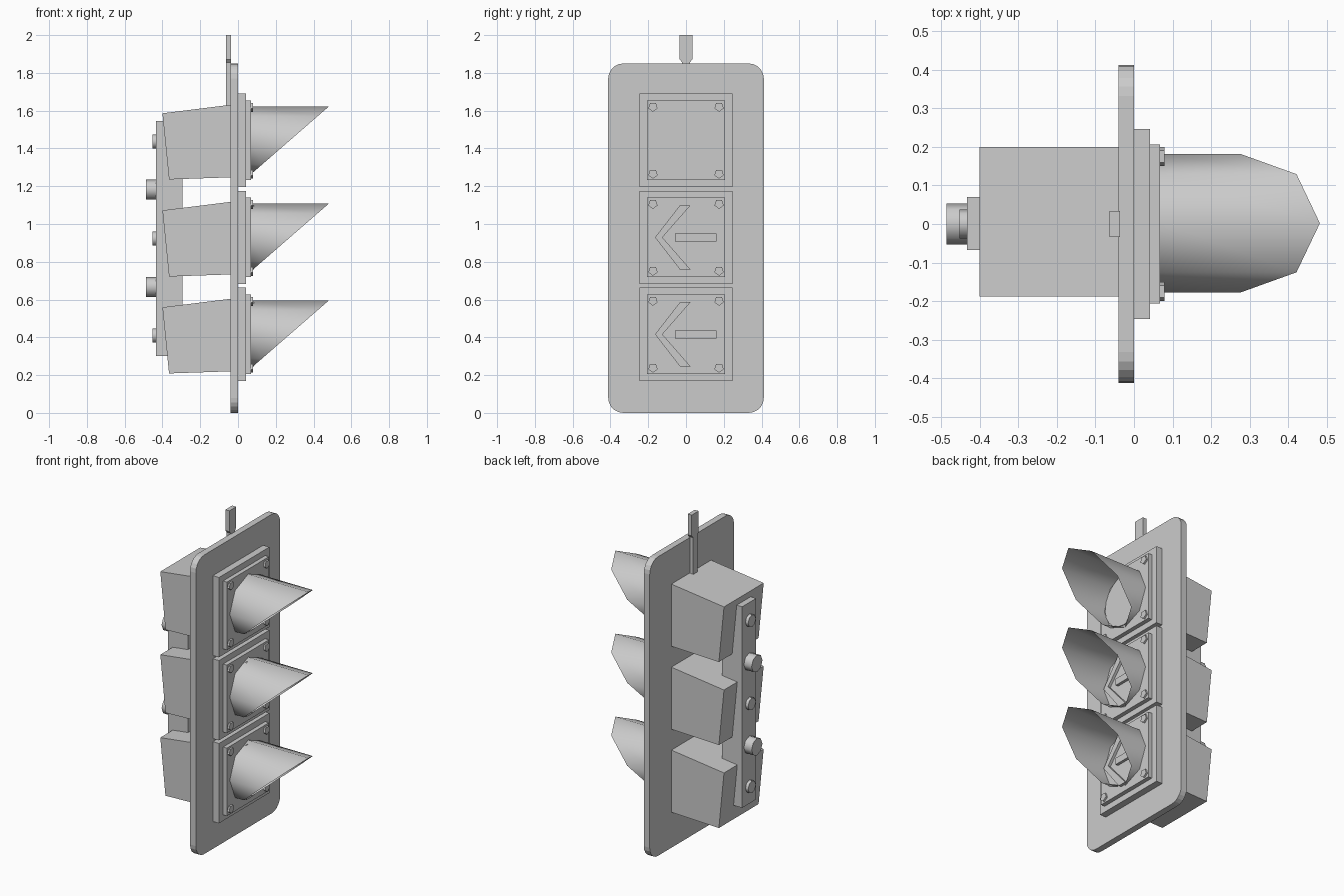
import bpy
import math

if "Cube" in bpy.data.objects:
    bpy.data.objects.remove(bpy.data.objects["Cube"], do_unlink=True)

GREY = (0.6, 0.6, 0.6, 1)
grey = bpy.data.materials.new("light_grey")
grey.use_nodes = True
grey.diffuse_color = GREY
grey.node_tree.nodes["Principled BSDF"].inputs["Base Color"].default_value = GREY


def add_mesh(name, verts, faces, smooth=None):
    mesh = bpy.data.meshes.new(name)
    mesh.from_pydata(verts, [], faces)
    mesh.materials.append(grey)
    obj = bpy.data.objects.new(name, mesh)
    bpy.context.collection.objects.link(obj)
    if smooth:
        bpy.ops.object.select_all(action="DESELECT")
        obj.select_set(True)
        bpy.context.view_layer.objects.active = obj
        bpy.ops.object.shade_smooth_by_angle(angle=math.radians(smooth))
    return obj


def prism(name, outline, low, high, axis="x", smooth=None):
    """Extrude a counter-clockwise outline: (y, z) along x, or (z, x) along y."""
    n = len(outline)
    place = (lambda a, b, t: (t, a, b)) if axis == "x" else (lambda a, b, t: (b, t, a))
    verts = [place(a, b, t) for t in (low, high) for a, b in outline]
    faces = [tuple(reversed(range(n))), tuple(range(n, 2 * n))]
    faces += [(i, (i + 1) % n, (i + 1) % n + n, i + n) for i in range(n)]
    return add_mesh(name, verts, faces, smooth)


def rect(y0, y1, z0, z1):
    return [(y0, z0), (y1, z0), (y1, z1), (y0, z1)]


def ring(y, z, r, sides, start=0.0):
    angles = [start + math.tau * i / sides for i in range(sides)]
    return [(y + r * math.cos(a), z + r * math.sin(a)) for a in angles]


# Backplate with rounded corners
HALF, TOP, R = 0.412, 1.85, 0.08
outline = []
for k, (y, z) in enumerate(rect(R - HALF, HALF - R, R, TOP - R)):
    for i in range(6):
        a = math.pi * (1 + k / 2 + i / 10)
        outline.append((y + R * math.cos(a), z + R * math.sin(a)))
prism("backplate", outline, -0.04, 0)


def hood(name, c):
    """Eight-sided open visor, cut by a slanted plane."""
    base = ring(0.002, c, 0.18, 8)
    verts = [(0.067, y, z) for y, z in base]
    verts += [(0.275 + (z - c) * 1.15, y, z) for y, z in base]
    faces = [(i, (i + 1) % 8, (i + 1) % 8 + 8, i + 8) for i in range(8)]
    add_mesh(name, verts, faces, 60)


# Three signal modules, bottom to top
for label, c in (("lower", 0.416), ("middle", 0.929), ("upper", 1.443)):
    # Tapered rear housing
    side = [(c + 0.188, -0.04), (c - 0.196, -0.04), (c - 0.207, -0.365), (c + 0.143, -0.4)]
    prism(label + "_housing", side[::-1], -0.188, 0.2, "y")
    # Outer frame and door
    prism(label + "_frame", rect(-0.246, 0.246, c - 0.247, c + 0.247), 0, 0.042)
    prism(label + "_door", rect(-0.206, 0.206, c - 0.21, c + 0.21), 0.042, 0.068)
    hood(label + "_hood", c)
    # Five-sided door bolts
    for y in (-0.175, 0.175):
        for z in (-0.177, 0.177):
            prism(label + "_door_bolt", ring(y, c + z, 0.026, 5, -math.pi / 2), 0.068, 0.079)
    # Round lens on top, arrows below
    if label == "upper":
        prism("round_lens", ring(0, c, 0.163, 20), 0.068, 0.074)
    else:
        chevron = [(-0.164, 0), (-0.032, -0.17), (0.024, -0.17),
                   (-0.125, 0), (0.024, 0.17), (-0.032, 0.17)]
        prism(label + "_arrow_head", [(y, c + z) for y, z in chevron], 0.068, 0.085)
        prism(label + "_arrow_shaft", rect(-0.058, 0.162, c - 0.021, c + 0.021), 0.068, 0.085)
    # Small bolt on the rear bar
    prism(label + "_bar_bolt", ring(0, c - 0.006, 0.038, 8), -0.452, -0.43, smooth=50)

# Rear mounting bar and its large knobs
prism("mounting_bar", rect(-0.067, 0.07, 0.302, 1.546), -0.433, -0.295)
for z in (0.667, 1.182):
    prism("bar_knob", ring(0, z, 0.053, 8), -0.486, -0.43, smooth=50)

# Hanger tab: wide top, narrow stem
tab = [(-0.02, 1.6), (0.02, 1.6), (0.02, 1.855), (0.034, 1.872),
       (0.034, 2), (-0.034, 2), (-0.034, 1.872), (-0.02, 1.855)]
prism("hanger_tab", tab, -0.063, -0.036)
